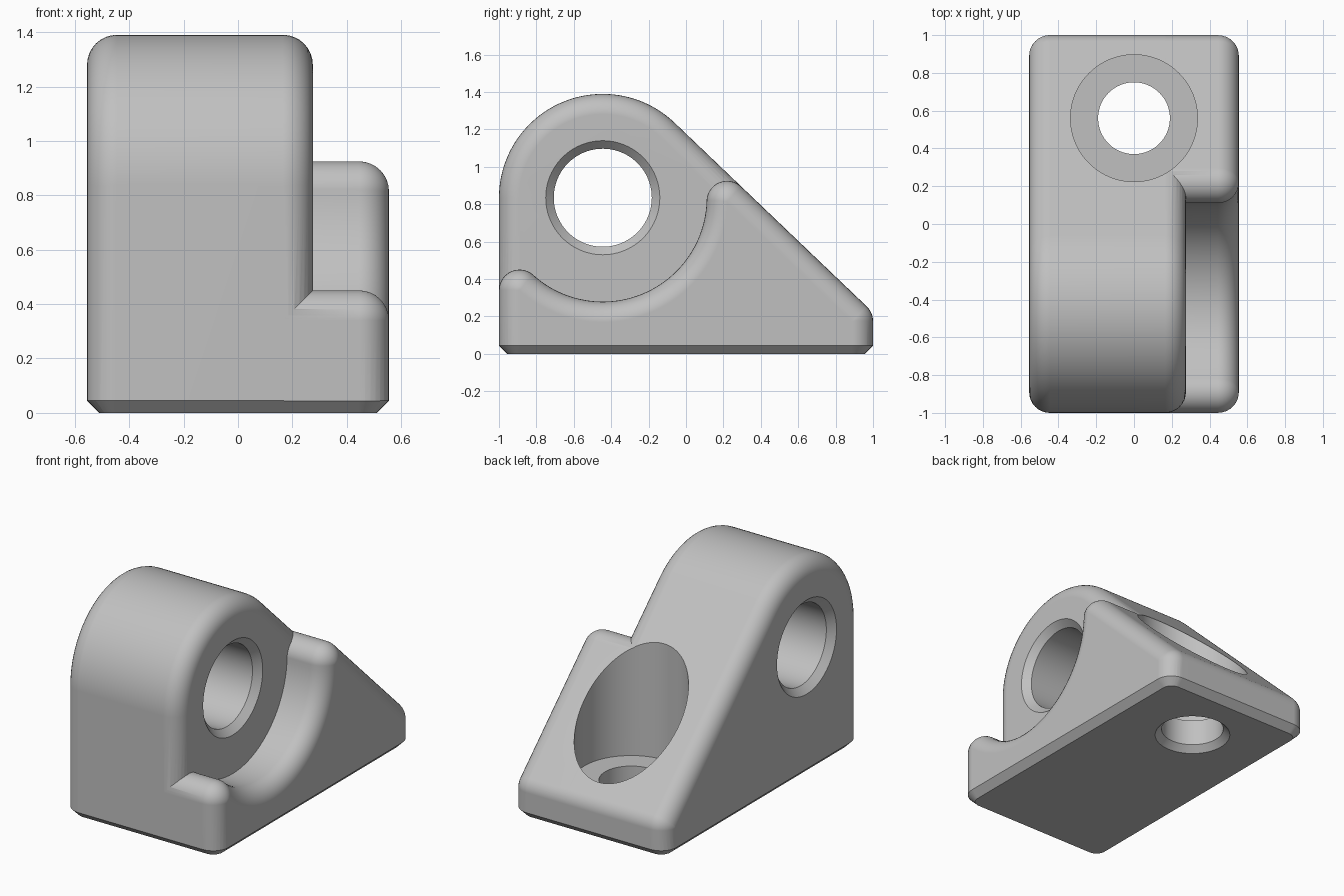
import bpy, bmesh, math
from math import sin, cos, atan2, hypot, pi, radians
from mathutils import Vector

if "Cube" in bpy.data.objects:
    bpy.data.objects.remove(bpy.data.objects["Cube"], do_unlink=True)

grey = bpy.data.materials.new("plain grey")
grey.use_nodes = True
colour = (0.53, 0.53, 0.53, 1)
grey.diffuse_color = colour
shader = next(n for n in grey.node_tree.nodes if n.type == "BSDF_PRINCIPLED")
shader.inputs["Base Color"].default_value = colour

FILLET = 0.11
HALF_W = 0.555
BOSS_X = 0.275            # right face of the tall part
BOSS_R = 0.555
CHAMFER = 0.045
boss = Vector((-0.445, 0.835))       # bore axis as (y, z)
slope = radians(46.3)                # direction of the ramp normal
normal = Vector((cos(slope), sin(slope)))
along = Vector((sin(slope), -cos(slope)))


def solid(name, rings):
    """Skin a stack of equal-length closed rings and cap both ends."""
    bm = bmesh.new()
    loops = [[bm.verts.new(p) for p in ring] for ring in rings]
    n = len(loops[0])
    for a, b in zip(loops, loops[1:]):
        for i in range(n):
            j = (i + 1) % n
            bm.faces.new((a[i], a[j], b[j], b[i]))
    bm.faces.new(loops[0])
    bm.faces.new(loops[-1])
    bmesh.ops.recalc_face_normals(bm, faces=bm.faces)
    mesh = bpy.data.meshes.new(name)
    bm.to_mesh(mesh)
    bm.free()
    mesh.materials.append(grey)
    obj = bpy.data.objects.new(name, mesh)
    bpy.context.collection.objects.link(obj)
    return obj


def outline(arcs, inset):
    """Points of a chain of arcs (centre, radius, start, end), moved inward."""
    pts = []
    for c, r, a, b in arcs:
        r += -inset if b > a else inset      # clockwise arcs are hollows
        steps = max(6, int(abs(b - a) * r * 40), int(abs(b - a) * 8))
        steps = max(8, int(abs(b - a) * 20))
        for i in range(steps + 1):
            t = a + (b - a) * i / steps
            pts.append((c[0] + r * cos(t), c[1] + r * sin(t)))
    return pts


def rounded_ends(arcs, x0, x1, round_start, gap=0.0):
    """Rings along x whose end edges are rounded off by FILLET."""
    quarter = [(FILLET * (1 - cos(k * pi / 16)), FILLET * (1 - sin(k * pi / 16)))
               for k in range(9)]
    stations = [(x0 + dx, d) for dx, d in quarter] if round_start else [(x0, 0)]
    stations += [(x1 - dx, d) for dx, d in reversed(quarter)]
    return [[(x, y, z) for y, z in outline(arcs, min(d + gap, FILLET - 0.0006))]
            for x, d in stations]


def lathe(name, profile, place):
    """Turn (height, radius) pairs about an axis chosen by place."""
    turn = [2 * pi * i / 96 for i in range(96)]
    return solid(name, [[place(h, r * cos(t), r * sin(t)) for t in turn]
                        for h, r in profile])


def combine(target, tool, operation):
    mod = target.modifiers.new(operation, "BOOLEAN")
    mod.operation = operation
    mod.solver = "EXACT"
    mod.object = tool
    bpy.context.view_layer.objects.active = target
    bpy.ops.object.modifier_apply(modifier=mod.name)
    bpy.data.objects.remove(tool, do_unlink=True)


def heading(a, b):
    return atan2(b[1] - a[1], b[0] - a[0])


# Corner centres shared by both side profiles
end = 1 - FILLET
ramp = normal.dot(boss) + BOSS_R
toe = Vector((end, (ramp - FILLET - normal.x * end) / normal.y))
base = [((-end, -0.3), FILLET, pi, 1.5 * pi),
        ((end, -0.3), FILLET, 1.5 * pi, 2 * pi),
        (toe, FILLET, 0, slope)]

# Tall body with the round boss
bracket = solid("bracket_body", rounded_ends(
    base + [(boss, BOSS_R, slope, pi)], -HALF_W, BOSS_X, True))

# Low shoulder hollowed around the boss, with two rounded tips
reach = BOSS_R + FILLET
across = BOSS_R - FILLET
drop = math.sqrt(reach ** 2 - across ** 2)
back_tip = boss + normal * across + along * drop
front_tip = boss + Vector((-across, -drop))
shoulder = solid("shoulder", rounded_ends(
    base + [(back_tip, FILLET, slope, heading(back_tip, boss) % (2 * pi)),
            (boss, BOSS_R, heading(boss, back_tip), heading(boss, front_tip)),
            (front_tip, FILLET, heading(front_tip, boss), pi)],
    0.02, HALF_W, False, 0.0005))
combine(bracket, shoulder, "UNION")

# Flat underside with a chamfered rim
footprint = []
for z in (0, 1.6):
    r = FILLET - CHAMFER + z
    corners = [(sx * (HALF_W - FILLET), sy * end, q) for sx, sy, q in
               ((1, 1, 0), (-1, 1, 1), (-1, -1, 2), (1, -1, 3))]
    footprint.append([(cx + r * cos((q + k / 8) * pi / 2),
                       cy + r * sin((q + k / 8) * pi / 2), z)
                      for cx, cy, q in corners for k in range(9)])
combine(bracket, solid("footprint", footprint), "INTERSECT")

# Chamfered cross bore through the boss
bore, c, over = 0.262, 0.043, 0.2
cross = lathe("cross_bore", [(-HALF_W - over, bore + c + over), (-HALF_W + c, bore),
                             (BOSS_X - c, bore), (BOSS_X + over, bore + c + over)],
              lambda h, u, v: (h, boss.x + u, boss.y + v))
combine(bracket, cross, "DIFFERENCE")

# Counterbored bolt hole in the ramp
bolt = lathe("bolt_hole", [(-0.2, 0.43), (0.04, 0.19), (0.21, 0.19),
                           (0.21, 0.336), (1.8, 0.336)],
             lambda h, u, v: (u, 0.56 + v, h))
combine(bracket, bolt, "DIFFERENCE")

# Smooth shading with crisp edges
bpy.ops.object.select_all(action="DESELECT")
bracket.select_set(True)
bpy.context.view_layer.objects.active = bracket
bpy.ops.object.shade_smooth_by_angle(angle=radians(30))
weighted = bracket.modifiers.new("even_normals", "WEIGHTED_NORMAL")
weighted.keep_sharp = True
